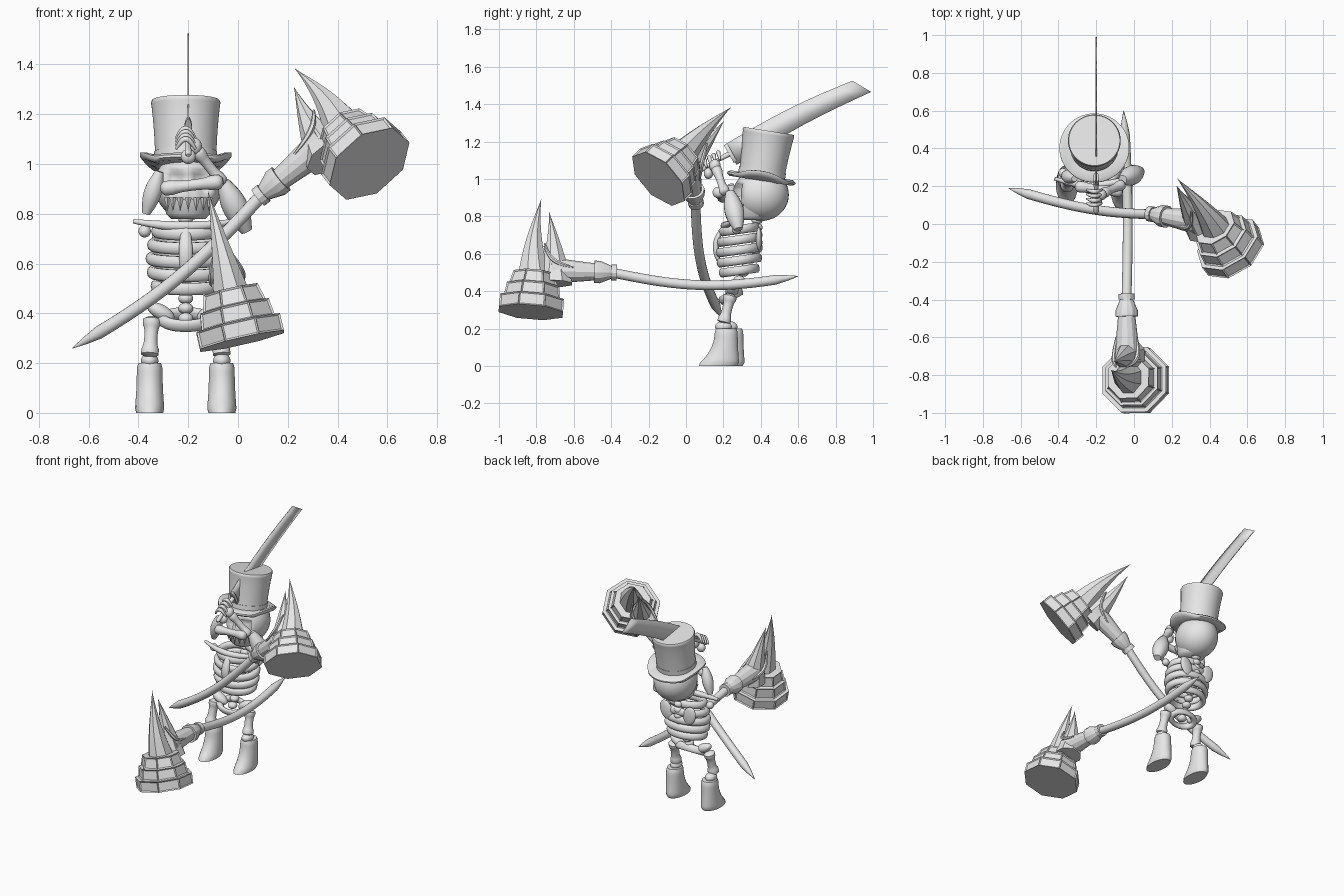
import bpy, bmesh, math
from mathutils import Vector, Matrix

if "Cube" in bpy.data.objects:
    bpy.data.objects.remove(bpy.data.objects["Cube"])

SHADE = (.8, .8, .8, 1)
grey = bpy.data.materials.new("plain_grey")
grey.use_nodes = True
grey.diffuse_color = SHADE
grey.node_tree.nodes["Principled BSDF"].inputs["Base Color"].default_value = SHADE
MIDDLE = -.21  # centre line of the body
UPRIGHT = (0, 0, 1)


def finish(ob, name, angle=50):
    ob.name = ob.data.name = name
    ob.data.materials.clear()
    ob.data.materials.append(grey)
    bpy.ops.object.select_all(action="DESELECT")
    ob.select_set(True)
    bpy.context.view_layer.objects.active = ob
    bpy.ops.object.shade_smooth_by_angle(angle=math.radians(angle))
    return ob


def from_bmesh(bm, name, matrix=None, angle=50):
    bmesh.ops.recalc_face_normals(bm, faces=bm.faces[:])
    mesh = bpy.data.meshes.new(name)
    bm.to_mesh(mesh)
    bm.free()
    ob = bpy.data.objects.new(name, mesh)
    bpy.context.collection.objects.link(ob)
    if matrix:
        ob.matrix_world = matrix
    return finish(ob, name, angle)


def loft(name, points, radii, segs=16, axis=None, matrix=None, angle=50, edit=None):
    """Elliptical rings along a path; each radius is a pair across the path."""
    bm = bmesh.new()
    points = [Vector(p) for p in points]
    last = len(points) - 1
    rings = []
    for i, (point, (wide, deep)) in enumerate(zip(points, radii)):
        tangent = Vector(axis) if axis else points[min(i + 1, last)] - points[max(i - 1, 0)]
        tangent.normalize()
        reference = Vector(UPRIGHT) if abs(tangent.y) > .9 else Vector((0, 1, 0))
        u = reference.cross(tangent).normalized()
        v = tangent.cross(u)
        turns = [math.tau * (k + .5) / segs for k in range(segs)]
        rings.append([bm.verts.new(point + u * wide * math.cos(a) + v * deep * math.sin(a)) for a in turns])
    for low, high in zip(rings, rings[1:]):
        for k in range(segs):
            bm.faces.new((low[k - 1], low[k], high[k], high[k - 1]))
    bm.faces.new(rings[0])
    bm.faces.new(rings[-1])
    if edit:
        edit(bm)
    return from_bmesh(bm, name, matrix, angle)


def lathe(name, origin, axis, profile, **options):
    """Turn (height, radius) pairs about an axis."""
    points = [Vector(origin) + Vector(axis) * h for h, r in profile]
    return loft(name, points, [(r, r) for h, r in profile], axis=axis, **options)


# Radius rules along a limb
def knobbly(t):
    return min(1, .75 + abs(2 * t - 1) ** 3) * min(1, .5 + 8 * min(t, 1 - t))


def oval(t):
    return .45 + .55 * math.sin(math.pi * t)


def spike(t):
    return max(.01, 1 - t) ** 1.1


def shaft(t):
    return min(1, .05 + 9 * t)


def limb(name, start, end, radius, shape=knobbly, sag=(0, 0, 0), flat=1, **options):
    """Straight or bowed limb whose thickness follows a shape rule."""
    steps = [i / 16 for i in range(17)]
    points = [Vector(start).lerp(Vector(end), t) + Vector(sag) * math.sin(math.pi * t) for t in steps]
    return loft(name, points, [(radius * shape(t), radius * flat * shape(t)) for t in steps], **options)


def ball(name, location, scale, tilt=0):
    bpy.ops.mesh.primitive_uv_sphere_add(segments=32, ring_count=20, location=location, rotation=(0, tilt, 0))
    bpy.context.object.scale = scale
    return finish(bpy.context.object, name)


def hoop(name, location, major, minor, scale, tilt):
    bpy.ops.mesh.primitive_torus_add(major_radius=major, minor_radius=minor, major_segments=40,
                                     minor_segments=10, location=location, rotation=(tilt, 0, 0))
    bpy.context.object.scale = scale
    return finish(bpy.context.object, name)


# Top hat: leaning back, brim curled up at the sides
def curl(bm):
    for v in bm.verts:
        v.co.z += max(0, abs(v.co.x - MIDDLE) - .13) * .6


lean = Vector((0, .16, 1)).normalized()
seat = Vector((MIDDLE, .4, .99))
brim = [(0, .12), (0, .17), (.01, .185), (.02, .185), (.03, .17), (.03, .12)]
crown = [(.25 * t, .123 + .015 * t * t) for t in (0, .2, .4, .6, .8, 1)]
band = [(.03, .12), (.03, .127), (.06, .127), (.06, .12)]
lathe("hat_brim", seat, lean, brim, segs=40, edit=curl)
lathe("hat_crown", seat, lean, crown + [(.26, .14), (.27, .135)], segs=40)
lathe("hat_band", seat, lean, band, segs=40)

# Skull with hollow eyes and nose
skull = ball("skull", (MIDDLE + .01, .4, .915), (.135, .15, .14))
for v in skull.data.vertices:
    for across, height, size in ((-.4, .1, .3), (.4, .1, .3), (0, -.25, .15)):
        if v.co.y < 0 and math.hypot(v.co.x - across, v.co.z - height) < size:
            v.co.y += size
lathe("jaw", (MIDDLE + .01, .35, .78), UPRIGHT, [(0, .07), (.02, .09), (.08, .1)], segs=24)
for i in range(-3, 4):
    turn = i / 3
    x, y = MIDDLE + .01 + .1 * math.sin(turn), .35 - .1 * math.cos(turn)
    limb("tooth", (x, y, .865), (x, y, .81), .016, spike, segs=6)

# Rib cage, spine and pelvis
for i in range(5):
    girth = .1 + .04 * math.sin(.5 + .55 * i)
    hoop("rib", (MIDDLE, .285, .51 + .055 * i), girth, .022, (1, .78, 1.15), .14)
for i in range(11):
    ball("vertebra", (MIDDLE, .24 + min(.14, .022 * i), .38 + .04 * i), (.03, .03, .023))
limb("breastbone", (MIDDLE, .19, .53), (MIDDLE, .21, .76), .028, oval, sag=(0, -.04, 0), flat=.6)
limb("collarbone", (-.42, .24, .77), (-.01, .25, .77), .02, oval, sag=(0, -.04, -.02))
hoop("pelvis_ring", (MIDDLE, .24, .375), .09, .026, (1, .6, 1), .5)

# Paired hips, shoulders, legs and boots
for side, s in (("right", -1), ("left", 1)):
    ball(side + "_hip_wing", (MIDDLE + s * .1, .245, .405), (.06, .035, .03), -s * .5)
    ball(side + "_shoulder_blade", (MIDDLE + s * .09, .39, .68), (.045, .016, .065), s * .3)
    ball(side + "_shoulder", (MIDDLE + s * .165, .27, .73), (.025, .025, .025))
    x, back = MIDDLE + s * .145, .015 - s * .015
    limb(side + "_thigh", (x - s * .01, .24, .385), (x, .2, .225), .036)
    ball(side + "_knee", (x, .2 + back, .21), (.035, .045, .03))
    points, radii = [], []
    for i in range(13):
        t = i / 12
        foot, rounding = (1 - t) ** 2.5, 1 - .12 * (2 * t - 1) ** 10
        points.append((x, .215 + back - .045 * foot, .2 * t))
        radii.append((rounding * (.052 + .01 * foot), rounding * (.062 + .055 * foot)))
    loft(side + "_boot", points, radii, segs=24, axis=UPRIGHT)

# Arms raised to the sword grip
limb("left_upper_arm", (.035, .28, .73), (-.06, .235, .93), .052, oval)
limb("right_upper_arm", (-.37, .26, .8), (-.315, .24, .97), .036, oval)
limb("left_forearm", (-.06, .21, .92), (-.17, .16, 1.06), .028)
limb("right_forearm", (-.31, .2, .9), (-.06, .17, .93), .03)
ball("left_palm", (-.175, .155, 1.07), (.03, .03, .035))
ball("right_palm", (-.2, .12, 1.03), (.03, .025, .03))
for i in range(4):
    y, z = .11 + .024 * i, 1.06 + .014 * i
    limb("finger", (-.17, y, z), (-.25, y, z), .012, oval, sag=(0, -.01, .04), segs=8)

# Sword
grip, aim = Vector((-.2, .055, 1.035)), Vector((0, .87, .49))
limb("sword_grip", grip, grip + aim * .21, .014)
loft("sword_guard", [grip + aim * .2, grip + aim * .22], [(.016, .055)] * 2, axis=aim)
bm = bmesh.new()
rows = []
for i in range(9):
    t = i / 8
    spine = Vector((-.2, .24 + .7 * t, 1.13 + .365 * t + .02 * math.sin(math.pi * t)))
    half = Vector((0, -.03 - .02 * t, .055 - .025 * t))
    rows.append((bm.verts.new(spine + half), bm.verts.new(spine - half)))
for a, b in zip(rows, rows[1:]):
    bm.faces.new((a[0], a[1], b[1], b[0]))
solid = from_bmesh(bm, "sword_blade").modifiers.new("thickness", "SOLIDIFY")
solid.thickness, solid.offset = .007, 0


# War hammers: local x runs from the butt to the head, local z along the horns
def panels(bm):
    bmesh.ops.recalc_face_normals(bm, faces=bm.faces[:])
    sides = [f for f in bm.faces if len(f.verts) == 4 and f.calc_area() > .003]
    bmesh.ops.inset_individual(bm, faces=sides, thickness=.01, depth=-.006)


def hammer(side, butt, along, up):
    x, z = Vector(along).normalized(), Vector(up)
    z = (z - x * z.dot(x)).normalized()
    place = Matrix((x, z.cross(x), z)).transposed().to_4x4()
    place.translation = butt
    name = side + "_hammer_"
    limb(name + "handle", (0, 0, 0), (1, 0, -.01), .026, shaft, sag=(0, 0, -.06), matrix=place)
    collar = [(0, .03), (0, .042), (.03, .042), (.03, .035), (.09, .06), (.12, .06), (.12, .046), (.35, .07)]
    lathe(name + "collar", (.97, 0, -.01), (1, 0, 0), collar, segs=12, matrix=place, angle=25)
    for label, base, tip, height, bow in (("front", 1.41, 1.385, .38, .02), ("rear", 1.3, 1.34, .31, -.01)):
        limb(name + label + "_horn", (base, 0, -.08), (tip, 0, height), .1, spike, sag=(bow, 0, 0),
             flat=.85, segs=8, axis=UPRIGHT, matrix=place, angle=30)
    for s in (-1, 1):
        limb(name + "trim", (1.2, s * .055, 0), (1.36, s * .03, .13), .012, oval,
             sag=(.03, s * .02, -.03), segs=6, matrix=place)
    # Octagonal striking drum in three widening steps
    drum = []
    for i in range(3):
        depth, girth = .03 + .07 * i, .12 + .033 * i
        drum += [(depth, girth), (depth + .07, girth + .02 - .01 * i)]
    lathe(name + "drum", (1.41, 0, 0), (.06, 0, -1), drum, segs=8, matrix=place, angle=20, edit=panels)


hammer("left", (-.665, .19, .26), (.764, -.133, .63), (-.47, .62, .62))
hammer("right", (-.055, .6, .48), (.013, -1, .03), (-.22, .03, .97))
